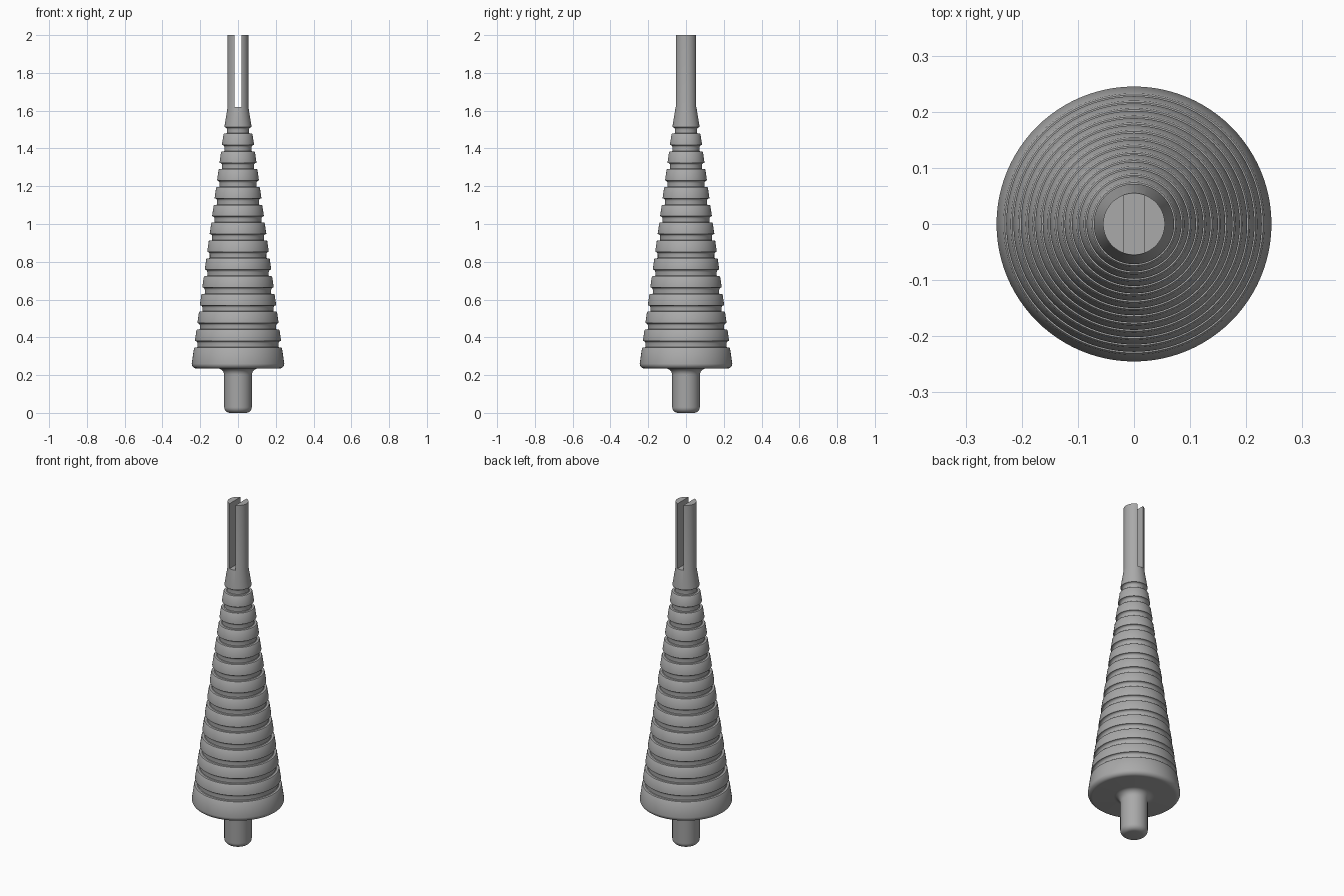
import bpy, bmesh, math

cube = bpy.data.objects.get("Cube")
if cube:
    bpy.data.objects.remove(cube, do_unlink=True)

grey = bpy.data.materials.new("plain_grey")
grey.use_nodes = True
colour = (0.4, 0.4, 0.4, 1)
grey.diffuse_color = colour
grey.node_tree.nodes["Principled BSDF"].inputs["Base Color"].default_value = colour


def arc(r, z, size, start, end, steps=6):
    """Points of a rounded corner in the (radius, height) plane."""
    angles = [math.radians(start + (end - start) * i / steps) for i in range(steps + 1)]
    return [(r + size * math.cos(a), z + size * math.sin(a)) for a in angles]


def lathe(name, profile, sides=96):
    """Revolve a profile about z; points on the axis become poles."""
    bm = bmesh.new()
    verts = [bm.verts.new((r, 0, z)) for r, z in profile]
    edges = [bm.edges.new(pair) for pair in zip(verts, verts[1:])]
    bmesh.ops.spin(bm, geom=verts + edges, cent=(0, 0, 0), axis=(0, 0, 1),
                   angle=math.tau, steps=sides, use_duplicate=False)
    bmesh.ops.remove_doubles(bm, verts=bm.verts, dist=0.00005)
    bmesh.ops.recalc_face_normals(bm, faces=bm.faces)
    mesh = bpy.data.meshes.new(name)
    bm.to_mesh(mesh)
    bm.free()
    mesh.materials.append(grey)
    obj = bpy.data.objects.new(name, mesh)
    bpy.context.collection.objects.link(obj)
    return obj


def cone_radius(z):
    return 0.245 - 0.138 * (z - 0.26)


# Rounded peg, fillet under the collar, rounded collar edge
profile = [(0, 0)]
profile += arc(0.043, 0.03, 0.03, -90, 0)
profile += arc(0.108, 0.2, 0.035, 180, 90)
profile += arc(0.22, 0.26, 0.025, -90, 0)

# Evenly spaced grooves: flat ledge, neck, curved underside of the next ring
pitch = 0.0943
for i in range(13):
    z = 0.347 + pitch * i
    ledge, lip = cone_radius(z), cone_radius(z + 0.038)
    neck = lip - 0.013
    profile += [(ledge, z - 0.004), (ledge - 0.003, z), (neck + 0.003, z), (neck, z + 0.003)]
    profile += arc(neck + 0.013, z + 0.021, 0.013, 180, 90, 5)
    profile += [(lip, z + 0.038)]

# Plain neck and stem
profile += [(0.055, 1.62), (0.055, 2), (0, 2)]
body = lathe("ringed_cone_body", profile)

# Slot through the stem from front to back
bpy.ops.mesh.primitive_cube_add(size=1, location=(0, 0, 1.87))
cutter = bpy.context.object
cutter.name = "slot_cutter"
cutter.scale = (0.037, 0.3, 0.5)
cutter.hide_render = True
cutter.hide_viewport = False
slot = body.modifiers.new("slot", "BOOLEAN")
slot.operation = "DIFFERENCE"
slot.solver = "EXACT"
slot.object = cutter
bpy.ops.object.select_all(action="DESELECT")
body.select_set(True)
bpy.context.view_layer.objects.active = body
bpy.ops.object.modifier_apply(modifier=slot.name)
bpy.data.objects.remove(cutter, do_unlink=True)
bpy.ops.object.shade_smooth_by_angle(angle=math.radians(30))
